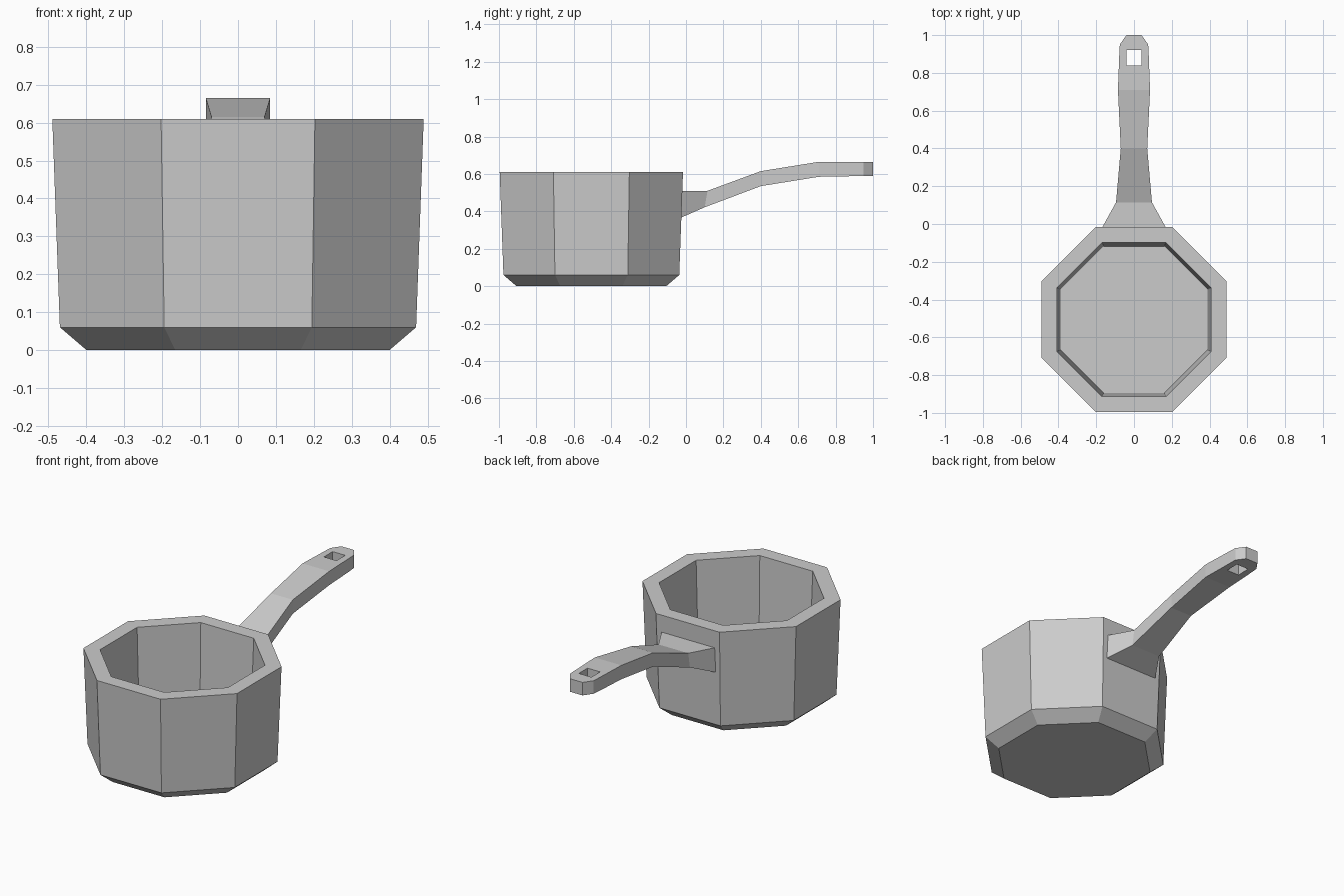
import bpy, bmesh, math

# Remove the default object
cube = bpy.data.objects.get("Cube")
if cube:
    bpy.data.objects.remove(cube, do_unlink=True)

# Single grey material
grey = bpy.data.materials.new("plain grey")
grey.use_nodes = True
grey.diffuse_color = (0.6, 0.6, 0.6, 1)
grey.node_tree.nodes["Principled BSDF"].inputs["Base Color"].default_value = (0.6, 0.6, 0.6, 1)


def finish(bm, name):
    bmesh.ops.recalc_face_normals(bm, faces=bm.faces)
    mesh = bpy.data.meshes.new(name)
    bm.to_mesh(mesh)
    bm.free()
    mesh.materials.append(grey)
    obj = bpy.data.objects.new(name, mesh)
    bpy.context.scene.collection.objects.link(obj)
    return obj


# Pot body: octagonal rings (flat-to-centre distance, height) from base to inner floor
SIDES = 8
PROFILE = [(0.40, 0), (0.47, 0.06), (0.49, 0.61), (0.408, 0.61), (0.388, 0.06)]
bm = bmesh.new()
rings = []
for apothem, z in PROFILE:
    r = apothem / math.cos(math.pi / SIDES)
    angles = [(i + 0.5) * math.tau / SIDES for i in range(SIDES)]
    rings.append([bm.verts.new((r * math.cos(a), r * math.sin(a) - 0.506, z)) for a in angles])
for low, high in zip(rings, rings[1:]):
    for i in range(SIDES):
        j = (i + 1) % SIDES
        bm.faces.new((low[i], low[j], high[j], high[i]))
bm.faces.new(rings[0])
bm.faces.new(rings[-1])
finish(bm, "pot_body")

# Handle stations: top y, bottom y, half width, top z, bottom z
HOLE = 0.04
STATIONS = [
    (-0.03, -0.03, 0.175, 0.51, 0.365),
    (0.115, 0.10, 0.095, 0.51, 0.422),
    (0.40, 0.40, 0.07, 0.615, 0.535),
    (0.71, 0.71, 0.085, 0.665, 0.585),
    (0.84, 0.84, 0.08, 0.665, 0.587),
    (0.92, 0.92, 0.077, 0.665, 0.589),
    (0.95, 0.95, 0.075, 0.665, 0.59),
    (1.0, 1.0, HOLE, 0.665, 0.59),
]
HOLE_ROW = 4
bm = bmesh.new()


def vert_row(y, half, z):
    return [bm.verts.new((x, y, z)) for x in (-half, -HOLE, HOLE, half)]


top = [vert_row(yt, w, zt) for yt, yb, w, zt, zb in STATIONS]
bottom = [vert_row(yb, w, zb) for yt, yb, w, zt, zb in STATIONS]

# Upper and lower skins, leaving the hanging hole open
cells = [(r, c) for r in range(len(STATIONS) - 1) for c in range(3) if (r, c) != (HOLE_ROW, 1)]
edge_use = {}
for r, c in cells:
    corners = [(r, c), (r, c + 1), (r + 1, c + 1), (r + 1, c)]
    for grid in (top, bottom):
        bm.faces.new([grid[i][j] for i, j in corners])
    for a, b in zip(corners, corners[1:] + corners[:1]):
        edge_use.setdefault(frozenset((a, b)), []).append((a, b))

# Side walls around the outline and the hole
for uses in edge_use.values():
    if len(uses) == 1:
        (a, b), (c, d) = uses[0]
        bm.faces.new((top[a][b], top[c][d], bottom[c][d], bottom[a][b]))
bmesh.ops.remove_doubles(bm, verts=bm.verts, dist=0.0001)
finish(bm, "handle")
